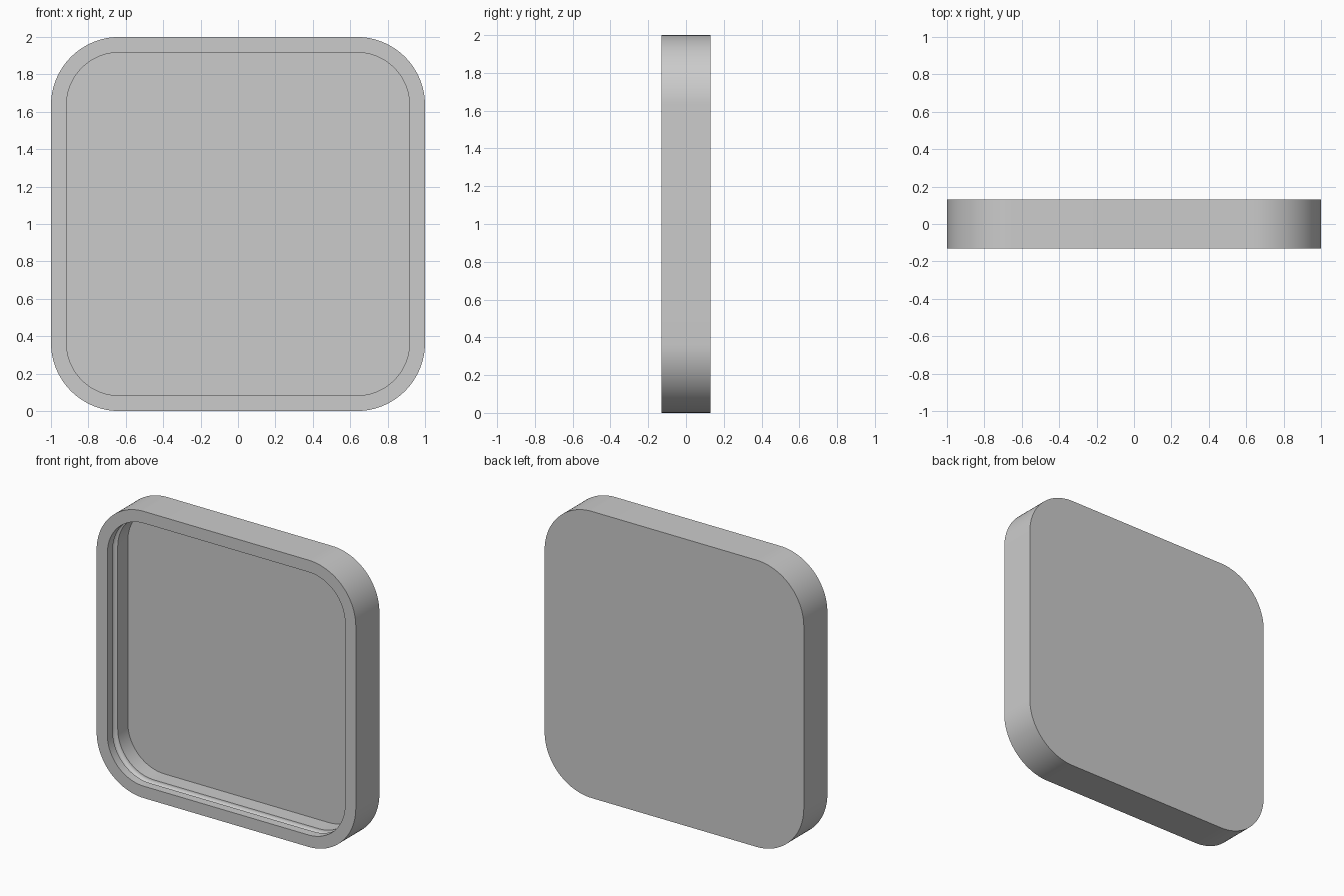
import bpy, bmesh
from math import sin, cos, pi, radians

cube = bpy.data.objects.get("Cube")
if cube:
    bpy.data.objects.remove(cube, do_unlink=True)

HALF, CORNER, DEPTH = 1.0, 0.365, 0.13   # half width, corner radius, half depth
RIM = 0.083                              # rim width
FLOOR_Y = 0.095                          # recess floor
GROOVE_Y, GROOVE_R = -0.043, 0.027       # groove centre and radius
CORNER_STEPS, GROOVE_STEPS = 24, 12

grey = bpy.data.materials.new("light grey")
grey.use_nodes = True
grey.diffuse_color = (0.6, 0.6, 0.6, 1)
grey.node_tree.nodes["Principled BSDF"].inputs["Base Color"].default_value = grey.diffuse_color


def ring(bm, inset, y):
    """Rounded square outline, moved inward by inset, at depth y."""
    verts = []
    centre, radius = HALF - CORNER, CORNER - inset
    for quarter, (sx, sz) in enumerate([(1, 1), (-1, 1), (-1, -1), (1, -1)]):
        for i in range(CORNER_STEPS + 1):
            a = (quarter + i / CORNER_STEPS) * pi / 2
            verts.append(bm.verts.new((sx * centre + radius * cos(a), y,
                                       HALF + sz * centre + radius * sin(a))))
    return verts


# Cross-section from the back edge, over the rim, along the grooved wall to the floor
section = [(0, DEPTH), (0, -DEPTH), (RIM, -DEPTH)]
for i in range(GROOVE_STEPS + 1):
    a = pi * i / GROOVE_STEPS
    section.append((RIM - GROOVE_R * sin(a), GROOVE_Y - GROOVE_R * cos(a)))
section.append((RIM, FLOOR_Y))

# Sweep the section round the rounded square
bm = bmesh.new()
rings = [ring(bm, inset, y) for inset, y in section]
for a, b in zip(rings, rings[1:]):
    for i in range(len(a)):
        j = (i + 1) % len(a)
        bm.faces.new((a[i], a[j], b[j], b[i]))

# Back panel and recess floor
bm.faces.new(rings[0])
bm.faces.new(rings[-1])
bmesh.ops.recalc_face_normals(bm, faces=bm.faces[:])

mesh = bpy.data.meshes.new("tray_shell")
bm.to_mesh(mesh)
bm.free()
mesh.materials.append(grey)
tray = bpy.data.objects.new("tray_shell", mesh)
bpy.context.collection.objects.link(tray)

bpy.ops.object.select_all(action="DESELECT")
tray.select_set(True)
bpy.context.view_layer.objects.active = tray
bpy.ops.object.shade_smooth_by_angle(angle=radians(30))
